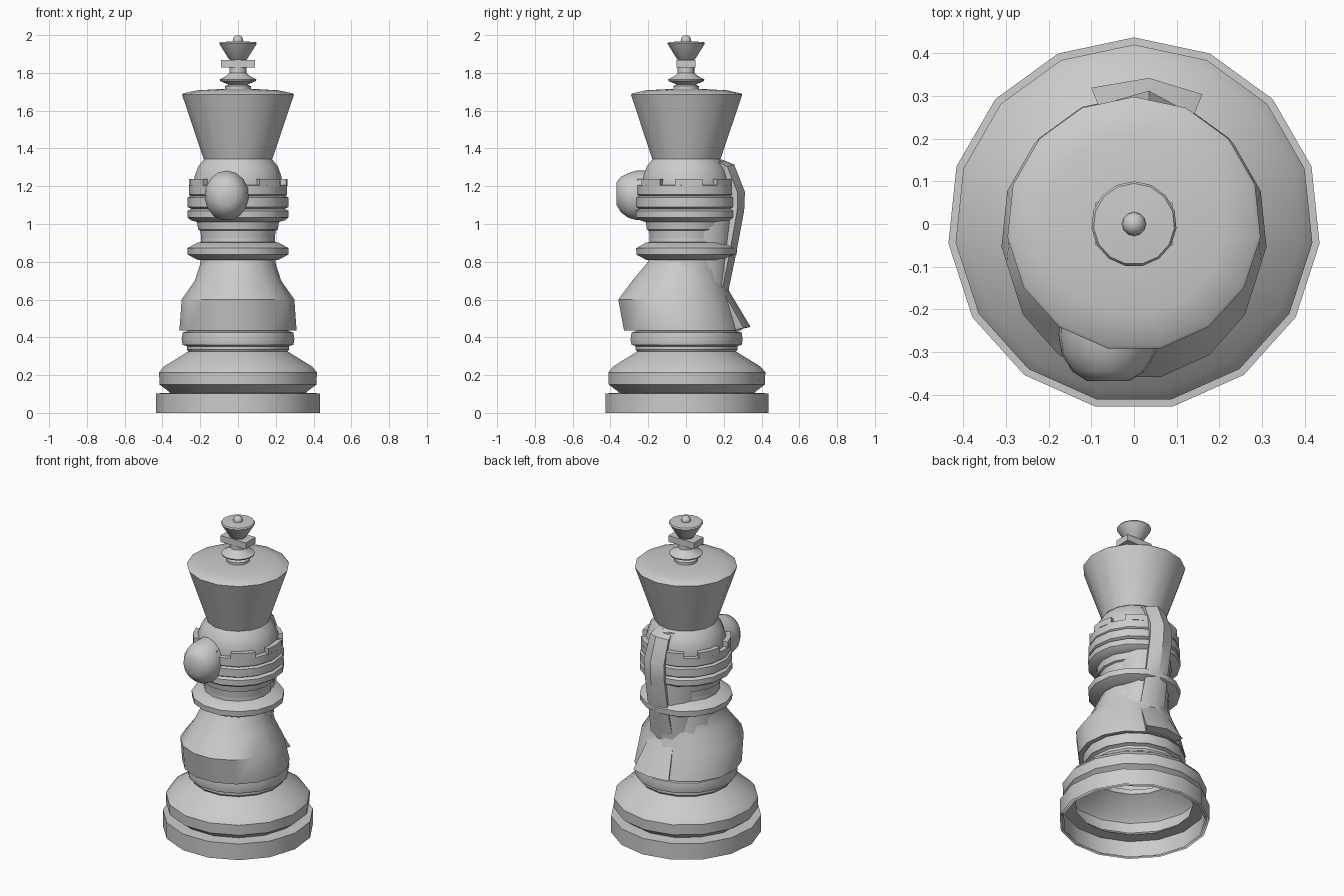
import bpy, bmesh, math

if "Cube" in bpy.data.objects:
    bpy.data.objects.remove(bpy.data.objects["Cube"])

N = 15  # sides of every turned part


def finish(name, bm, angle=32):
    bmesh.ops.remove_doubles(bm, verts=bm.verts, dist=1e-5)
    bmesh.ops.recalc_face_normals(bm, faces=bm.faces)
    me = bpy.data.meshes.new(name)
    bm.to_mesh(me)
    bm.free()
    ob = bpy.data.objects.new(name, me)
    bpy.context.collection.objects.link(ob)
    bpy.ops.object.select_all(action='DESELECT')
    ob.select_set(True)
    bpy.context.view_layer.objects.active = ob
    bpy.ops.object.shade_smooth_by_angle(angle=math.radians(angle))
    return ob


def skin(name, rings, caps=True, angle=32):
    """Bridge equal-sized closed loops of points."""
    bm = bmesh.new()
    vs = [[bm.verts.new(p) for p in r] for r in rings]
    n = len(vs[0])
    for a, b in zip(vs, vs[1:]):
        for i in range(n):
            j = (i + 1) % n
            bm.faces.new((a[i], a[j], b[j], b[i]))
    if caps:
        bm.faces.new(vs[0][::-1])
        bm.faces.new(vs[-1])
    return finish(name, bm, angle)


def ellipse(cx, cy, cz, a, b, vertical=False, n=N):
    pts = []
    for i in range(n):
        t = math.pi / 2 + math.tau * i / n
        u, v = a * math.cos(t), b * math.sin(t)
        pts.append((cx + u, cy, cz + v) if vertical else (cx + u, cy + v, cz))
    return pts


def lathe(name, profile, n=N, caps=False, angle=32):
    return skin(name, [ellipse(0, 0, z, max(r, .0005), max(r, .0005), n=n)
                       for r, z in profile], caps, angle)


# Hollow stepped foot, made of nested shells
foot = [(.437, 0), (.437, .103), (.36, .107), (.418, .15), (.42, .215),
        (.395, .245), (.265, .325), (.272, .335), (.272, .36)]
for i, s in enumerate((1, .972, .95)):
    lathe(f"foot_shell_{i + 1}", [(r * s, z) for r, z in foot])

# Waist ring above the foot
lathe("waist_ring", [(.265, .345), (.275, .355), (.295, .36), (.3, .39), (.295, .425),
                     (.275, .432), (.25, .44)])

# Central column
lathe("column", [(.27, .43), (.24, .52), (.215, .64), (.2, .8), (.195, .97)])

# Collar and stacked rings
lathe("collar", [(.19, .808), (.215, .81), (.268, .838), (.27, .872), (.215, .902), (.19, .905)])
lathe("stacked_rings", [(.195, .91), (.2, .965), (.212, .97), (.218, 1.01), (.25, 1.02),
                        (.27, 1.035), (.27, 1.07), (.25, 1.08), (.268, 1.09),
                        (.268, 1.14), (.25, 1.15)])

# Battlement wall with raised blocks
lathe("battlement", [(.25, 1.145), (.262, 1.155), (.262, 1.205), (.235, 1.207)])
for k in range(7):
    bm = bmesh.new()
    cols = []
    for j in range(3):
        t = math.pi / 2 + math.tau * (k / 7 + j * .045)
        cols.append([bm.verts.new((r * math.cos(t), r * math.sin(t), z))
                     for r, z in ((.262, 1.2), (.262, 1.238), (.225, 1.238), (.225, 1.2))])
    for a, b in zip(cols, cols[1:]):
        for i in range(4):
            bm.faces.new((a[i], b[i], b[(i + 1) % 4], a[(i + 1) % 4]))
    bm.faces.new(cols[0])
    bm.faces.new(cols[-1][::-1])
    finish(f"battlement_block_{k + 1}", bm)

# Round dome under the crown
lathe("dome", [(.23, 1.14), (.237, 1.2), (.232, 1.25), (.212, 1.305), (.18, 1.345), (.1, 1.36)])

# Flared crown head
lathe("crown", [(.1, 1.34), (.183, 1.345), (.298, 1.685), (.29, 1.692), (.215, 1.708),
                (.1, 1.714), (0, 1.716)])

# Turned finial
lathe("finial_base", [(.068, 1.71), (.068, 1.73), (.05, 1.738), (.095, 1.757), (.098, 1.765),
                      (.06, 1.785), (.045, 1.8), (.045, 1.87)])
lathe("finial_cup", [(.035, 1.865), (.05, 1.875), (.1, 1.955), (.095, 1.963), (.03, 1.967),
                     (0, 1.968)])
bm = bmesh.new()
bmesh.ops.create_uvsphere(bm, u_segments=12, v_segments=8, radius=.028)
bmesh.ops.translate(bm, verts=bm.verts, vec=(0, 0, 1.972))
finish("finial_ball", bm, 60)
bm = bmesh.new()
bmesh.ops.create_cube(bm, size=1)
bmesh.ops.scale(bm, verts=bm.verts, vec=(.18, .1, .04))
bmesh.ops.translate(bm, verts=bm.verts, vec=(0, 0, 1.848))
finish("cross_bar", bm)

# Bulging chest: (centre y, z, half width, half depth)
chest = [(-.02, .435, .312, .315), (-.06, .6, .3, .305), (-.04, .7, .23, .25),
         (-.01, .8, .197, .195), (.02, .92, .18, .175)]
skin("chest", [ellipse(0, y, z, a, b) for y, z, a, b in chest], angle=40)

# Slim neck joining the chest to the mane
neck = [(.08, .6, .15, .14), (.07, .85, .16, .17), (.07, 1.05, .17, .19), (.07, 1.2, .17, .18),
        (.05, 1.33, .12, .16)]
skin("neck", [ellipse(.01, y, z, a, b) for y, z, a, b in neck], angle=40)

# Rounded snout on the front
snout = [(-.1, 1.16, .11, .12), (-.26, 1.15, .117, .133), (-.305, 1.15, .11, .12),
         (-.345, 1.155, .085, .095), (-.368, 1.16, .05, .06)]
skin("snout", [ellipse(-.06, y, z, a, b, True) for y, z, a, b in snout], angle=50)

# Mane strip down the back: (outer y, outer z, inner y, inner z, half width)
mane = [(.19, 1.342, .13, 1.3, .06), (.255, 1.315, .17, 1.27, .07), (.312, 1.17, .22, 1.15, .075),
        (.308, 1.07, .22, 1.07, .075), (.263, .83, .185, .85, .075), (.225, .65, .15, .66, .085),
        (.342, .455, .25, .435, .13)]
rings = []
for yo, zo, yi, zi, w in mane:
    ym, zm = yo * .75 + yi * .25, zo * .75 + zi * .25
    rings.append([(.03 - w, ym, zm), (.035, yo, zo), (.03 + w, ym - .015, zm),
                  (.03 + w * .7, yi, zi), (.03 - w * .7, yi, zi)])
skin("mane", rings, angle=40)
